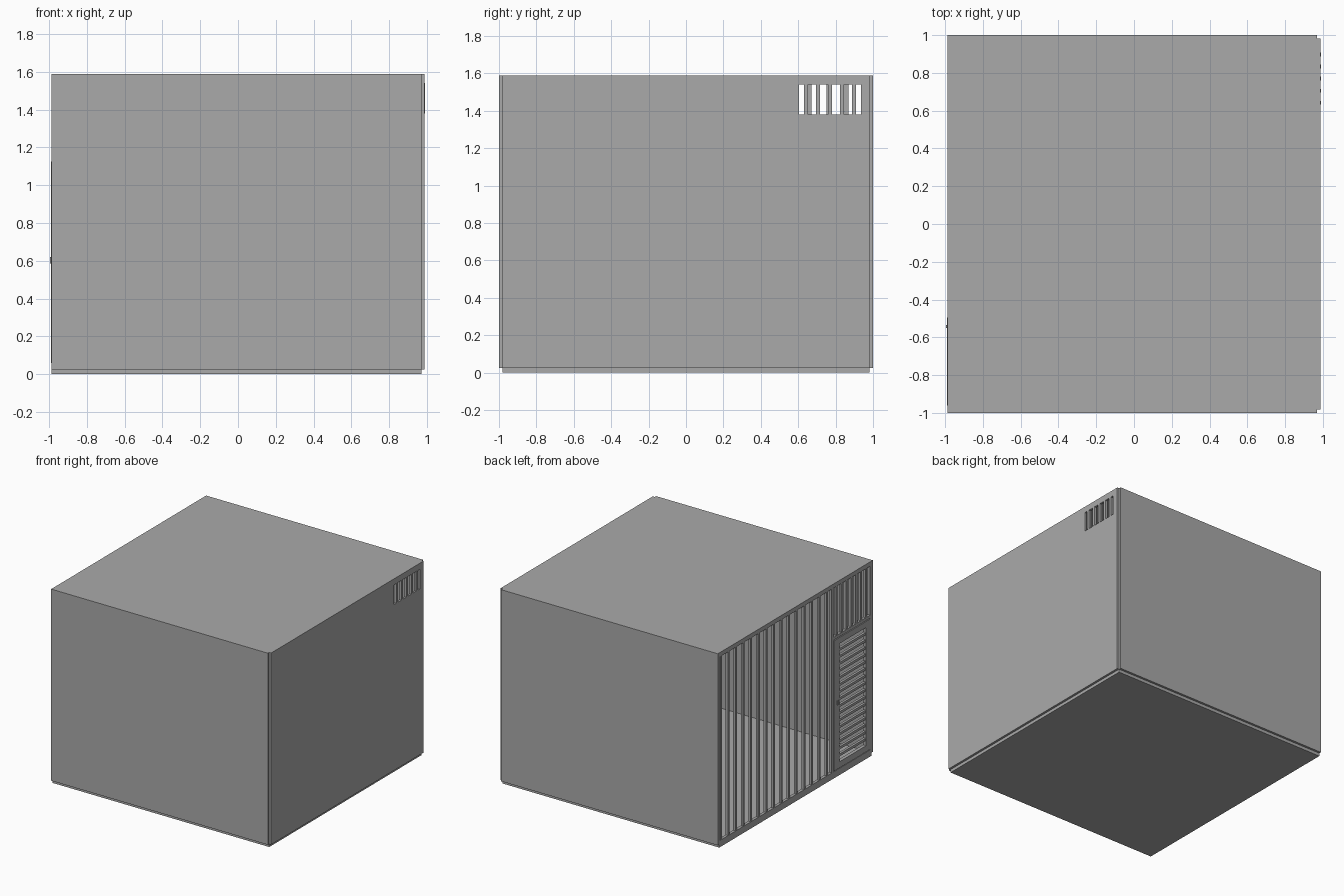
import bpy, bmesh

cube = bpy.data.objects.get("Cube")
if cube:
    bpy.data.objects.remove(cube, do_unlink=True)

grey = bpy.data.materials.new("concrete grey")
grey.use_nodes = True
COLOR = (0.4, 0.4, 0.4, 1)
grey.diffuse_color = COLOR
grey.node_tree.nodes["Principled BSDF"].inputs["Base Color"].default_value = COLOR

T = 0.018                    # slab and wall thickness
X0, X1 = -0.988, 0.988       # barred side, solid side
Y1 = 1.0
H = 1.59
BASE = 0.025                 # underside of the walls


def finish(name, bm):
    bmesh.ops.recalc_face_normals(bm, faces=bm.faces)
    mesh = bpy.data.meshes.new(name)
    bm.to_mesh(mesh)
    bm.free()
    mesh.materials.append(grey)
    ob = bpy.data.objects.new(name, mesh)
    bpy.context.collection.objects.link(ob)


def add_box(bm, xs, ys, zs):
    vs = bmesh.ops.create_cube(bm, size=1)["verts"]
    for v in vs:
        v.co = [(r[0] + r[1]) / 2 + c * (r[1] - r[0]) for c, r in zip(v.co, (xs, ys, zs))]


def box(name, xs, ys, zs):
    bm = bmesh.new()
    add_box(bm, xs, ys, zs)
    finish(name, bm)


def panel(name, xs, outer, inner):
    """Upright panel facing x with a rectangular opening; rectangles are (y0, y1, z0, z1)."""
    bm = bmesh.new()

    def loop(r):
        return [bm.verts.new((xs[0], y, z)) for y, z in
                ((r[0], r[2]), (r[1], r[2]), (r[1], r[3]), (r[0], r[3]))]
    a, b = loop(outer), loop(inner)
    for i in range(4):
        j = (i + 1) % 4
        bm.faces.new((a[i], a[j], b[j], b[i]))
    ext = bmesh.ops.extrude_face_region(bm, geom=bm.faces[:], use_keep_orig=True)
    for v in ext["geom"]:
        if isinstance(v, bmesh.types.BMVert):
            v.co.x = xs[1]
    finish(name, bm)


def vertical_bars(name, x, ys, zs, w=0.02):
    bm = bmesh.new()
    for y in ys:
        add_box(bm, (x - w / 2, x + w / 2), (y - w / 2, y + w / 2), zs)
    finish(name, bm)


# Shell: floor, roof and two plain side walls
box("floor", (X0, X1 - T), (-Y1 + T, Y1 - T), (0, BASE))
box("roof", (X0, X1 - T), (-Y1 + T, Y1 - T), (H - T, H))
for name, s in (("front_wall", -1), ("back_wall", 1)):
    box(name, (X0, X1 - T), sorted((s * Y1, s * (Y1 - T))), (BASE, H))

# Solid end wall with a small barred window
window = (0.605, 0.935, 1.38, 1.54)
panel("window_wall", (X1 - T, X1), (-Y1 + T, Y1 - T, BASE, H), window)
vertical_bars("window_bars", X1 - T / 2, [0.642 + 0.064 * i for i in range(5)], window[2:])

# Frame around the barred side
FX = (X0, X0 + 0.024)
XM = sum(FX) / 2
LOW, TOP = 0.055, 1.555
DOOR_Y, DOOR_TOP = -0.49, 1.13
panel("bar_frame", FX, (-Y1 + T, Y1 - T, BASE, H - T), (-0.965, 0.97, LOW, TOP))

# Main run of bars, door post and lintel
vertical_bars("main_bars", XM, [0.956 - 0.098 * i for i in range(15)], (LOW, TOP))
box("door_post", FX, (DOOR_Y, DOOR_Y + 0.02), (LOW, TOP))
box("door_lintel", FX, (-0.965, DOOR_Y), (DOOR_TOP, DOOR_TOP + 0.025))
vertical_bars("bars_above_door", XM, [-0.54 - 0.063 * i for i in range(7)],
              (DOOR_TOP + 0.025, TOP))

# Door with horizontal bars and a lock
opening = (-0.91, -0.57, 0.11, 1.075)
panel("door_frame", (X0 - 0.002, X0 + 0.026), (-0.96, DOOR_Y - 0.005, LOW + 0.005, DOOR_TOP - 0.005), opening)
bm = bmesh.new()
for i in range(16):
    z = 0.16 + 0.0575 * i
    add_box(bm, (XM - 0.01, XM + 0.01), opening[:2], (z - 0.01, z + 0.01))
finish("door_bars", bm)
box("door_lock", (X0 - 0.008, X0), (-0.55, -0.535), (0.585, 0.62))
